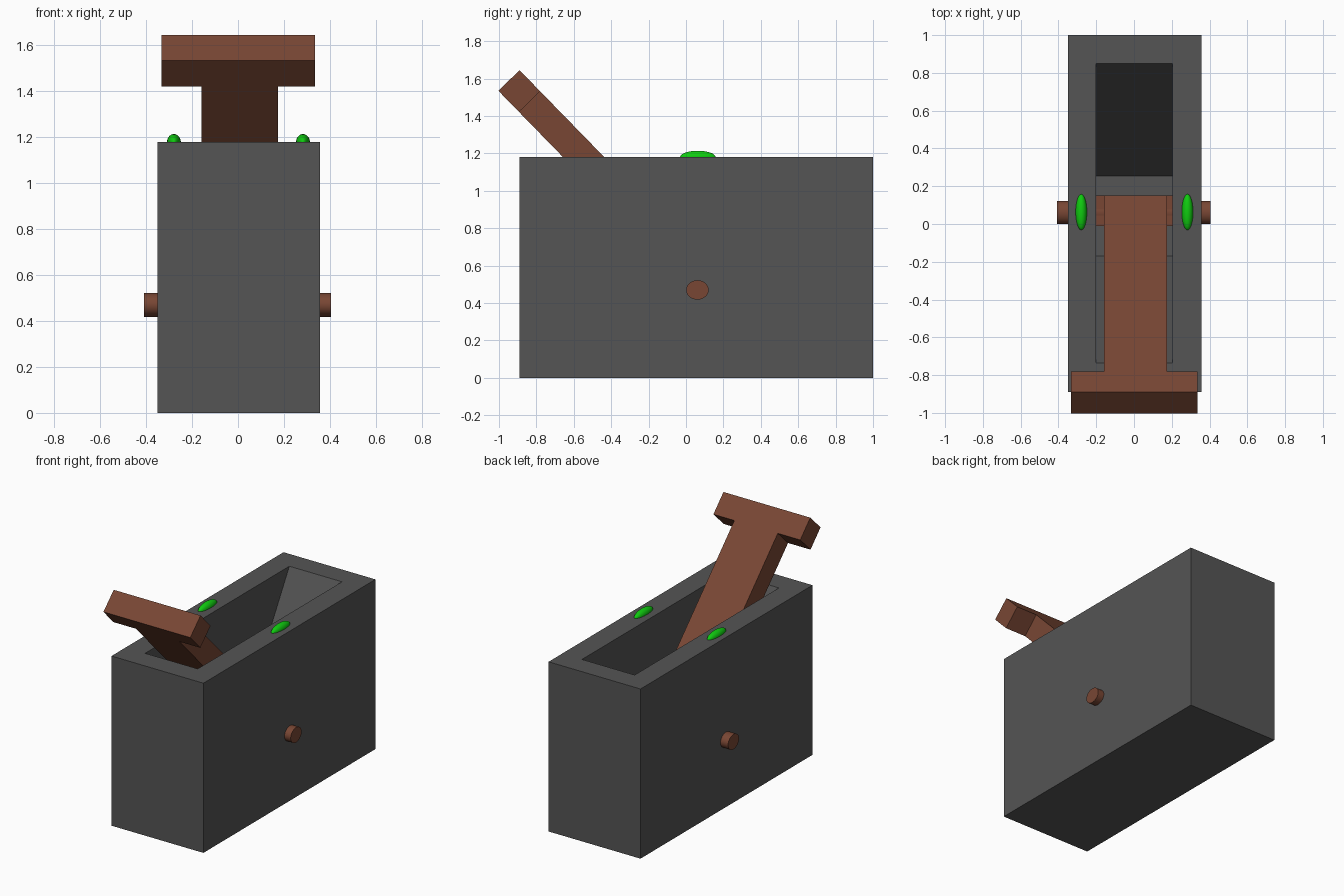
import bpy, bmesh
from math import radians, pi, atan2
from mathutils import Vector

if "Cube" in bpy.data.objects:
    bpy.data.objects.remove(bpy.data.objects["Cube"])


def material(name, rgb):
    m = bpy.data.materials.new(name)
    m.diffuse_color = (*rgb, 1)
    m.use_nodes = True
    m.node_tree.nodes["Principled BSDF"].inputs["Base Color"].default_value = m.diffuse_color
    return m


GREY = material("dark_grey", (0.09, 0.09, 0.09))
BROWN = material("brown", (0.19, 0.062, 0.034))
GREEN = material("green", (0.005, 0.6, 0.005))


def finish(name, bm, mat):
    bmesh.ops.recalc_face_normals(bm, faces=bm.faces)
    me = bpy.data.meshes.new(name)
    bm.to_mesh(me)
    bm.free()
    me.materials.append(mat)
    ob = bpy.data.objects.new(name, me)
    bpy.context.collection.objects.link(ob)
    return ob


def extrude_x(name, outline, x0, x1, mat):
    """Prism along x from a (y, z) outline."""
    bm = bmesh.new()
    f = bm.faces.new([bm.verts.new((x0, y, z)) for y, z in outline])
    ext = bmesh.ops.extrude_face_region(bm, geom=[f])["geom"]
    bmesh.ops.translate(bm, vec=(x1 - x0, 0, 0),
                        verts=[v for v in ext if isinstance(v, bmesh.types.BMVert)])
    return finish(name, bm, mat)


# Housing: outer shell running into a pocket with sloped ends
bm = bmesh.new()
rings = []
for x0, x1, y0, y1, z in [(-0.35, 0.357, -0.89, 1.0, 0),
                          (-0.35, 0.357, -0.89, 1.0, 1.18),
                          (-0.20, 0.205, -0.735, 0.85, 1.18),
                          (-0.20, 0.205, -0.17, 0.255, 0.17)]:
    rings.append([bm.verts.new(p) for p in
                  ((x0, y0, z), (x1, y0, z), (x1, y1, z), (x0, y1, z))])
for a, b in zip(rings, rings[1:]):
    for i in range(4):
        j = (i + 1) % 4
        bm.faces.new((a[i], a[j], b[j], b[i]))
bm.faces.new(rings[0])
bm.faces.new(rings[-1])
finish("housing", bm, GREY)

# Lever: shaft and T-shaped grip share one tilted frame
tip = Vector((-0.89, 1.645))              # upper corner of the grip (y, z)
along = Vector((0.698, -0.716))           # down the lever
across = Vector((-0.716, -0.698))         # through its thickness
THICK = 0.158


def slab(name, start, end, x0, x1):
    a, b = tip + along * start, tip + along * end
    extrude_x(name, [a, b, b + across * THICK, a + across * THICK], x0, x1, BROWN)


slab("lever_grip", 0, 0.158, -0.333, 0.335)
slab("lever_shaft", 0.158, 1.49, -0.16, 0.174)

# Pivot hub in the pocket
extrude_x("pivot_hub", [(-0.01, 0.42), (0.15, 0.42), (0.15, 0.52), (-0.01, 0.52)],
          -0.20, 0.205, BROWN)

# Pivot pin through both walls
bpy.ops.mesh.primitive_cylinder_add(vertices=32, radius=1, depth=0.813,
                                    location=(-0.002, 0.061, 0.47),
                                    rotation=(0, pi / 2, 0))
pin = bpy.context.object
pin.name = "pivot_pin"
pin.scale = (0.052, 0.06, 1)
pin.data.materials.append(BROWN)
bpy.ops.object.shade_smooth_by_angle(angle=radians(30))

# Indicator lamps on the rim
for side, x in (("left", -0.279), ("right", 0.283)):
    bpy.ops.mesh.primitive_uv_sphere_add(segments=32, ring_count=16, radius=1,
                                         location=(x, 0.063, 1.18))
    lamp = bpy.context.object
    lamp.name = side + "_lamp"
    lamp.scale = (0.03, 0.095, 0.034)
    lamp.data.materials.append(GREEN)
    bpy.ops.object.shade_smooth()
